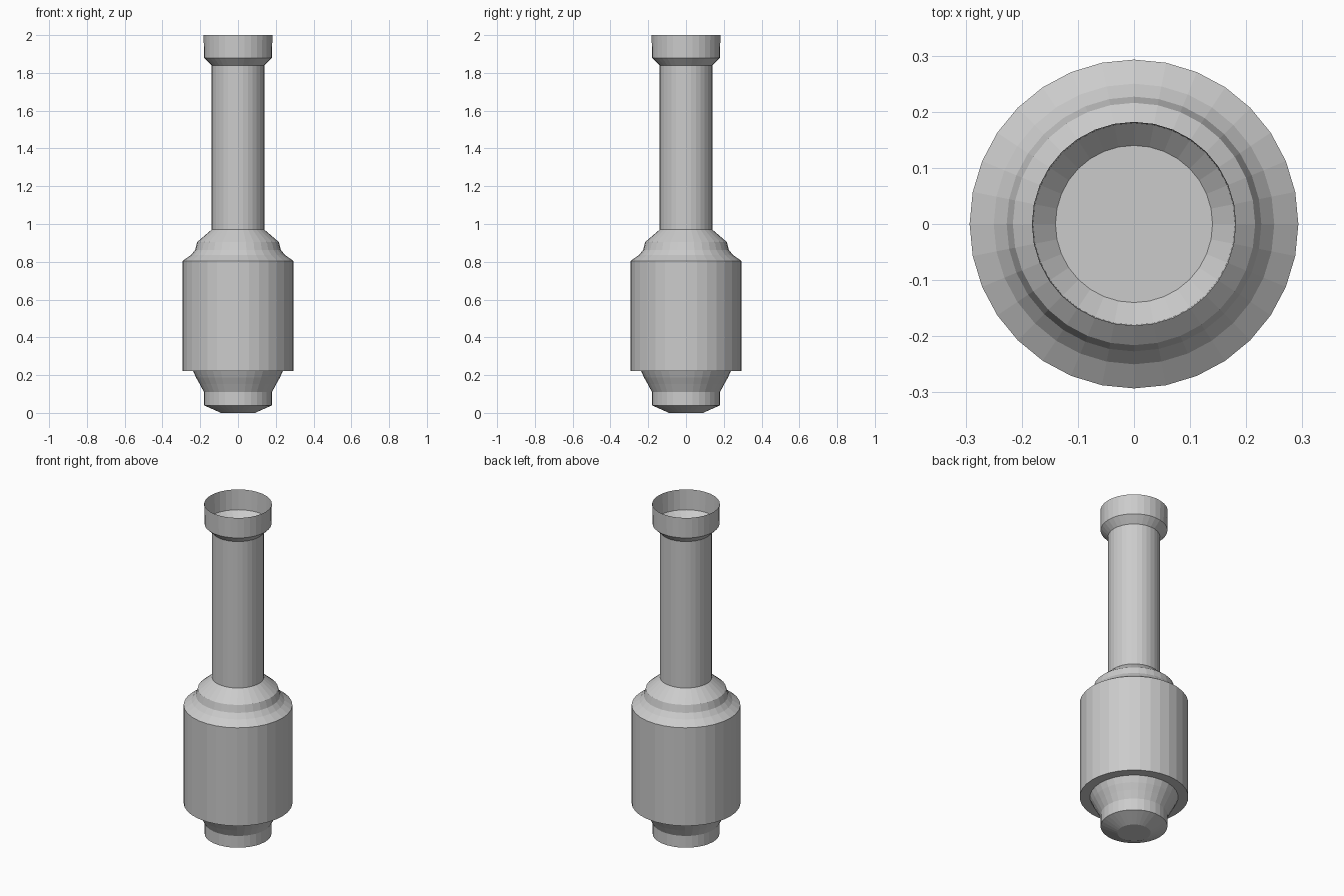
import bpy, bmesh, math

if "Cube" in bpy.data.objects:
    bpy.data.objects.remove(bpy.data.objects["Cube"])

SIDES = 32


def lathe(name, profile, cap_start=False, cap_end=False):
    """Revolve (radius, height) points around z into a flat-faced shell."""
    bm = bmesh.new()
    rings = []
    for r, z in profile:
        rings.append([bm.verts.new((r * math.cos(2 * math.pi * i / SIDES),
                                    r * math.sin(2 * math.pi * i / SIDES), z))
                      for i in range(SIDES)])
    for low, high in zip(rings, rings[1:]):
        for i in range(SIDES):
            j = (i + 1) % SIDES
            bm.faces.new((low[i], low[j], high[j], high[i]))
    if cap_start:
        bm.faces.new(rings[0][::-1])
    if cap_end:
        bm.faces.new(rings[-1])
    mesh = bpy.data.meshes.new(name)
    bm.to_mesh(mesh)
    bm.free()
    obj = bpy.data.objects.new(name, mesh)
    bpy.context.collection.objects.link(obj)
    return obj


# Chamfered foot flaring up to the underside of the body
lathe("foot", [(0.09, 0.0), (0.18, 0.04), (0.18, 0.11), (0.202, 0.152),
               (0.222, 0.187), (0.238, 0.222)], cap_start=True)

# Wide cylindrical body with a curved shoulder and collar
lathe("body", [(0.238, 0.222), (0.293, 0.222), (0.293, 0.805), (0.25, 0.835),
               (0.227, 0.863), (0.216, 0.905), (0.14, 0.97)])

# Slim neck, closed at the top to form the cup floor
lathe("neck", [(0.14, 0.97), (0.14, 1.84)], cap_end=True)

# Thin-walled open cup
lathe("cup", [(0.14, 1.84), (0.18, 1.88), (0.182, 2.0)])
